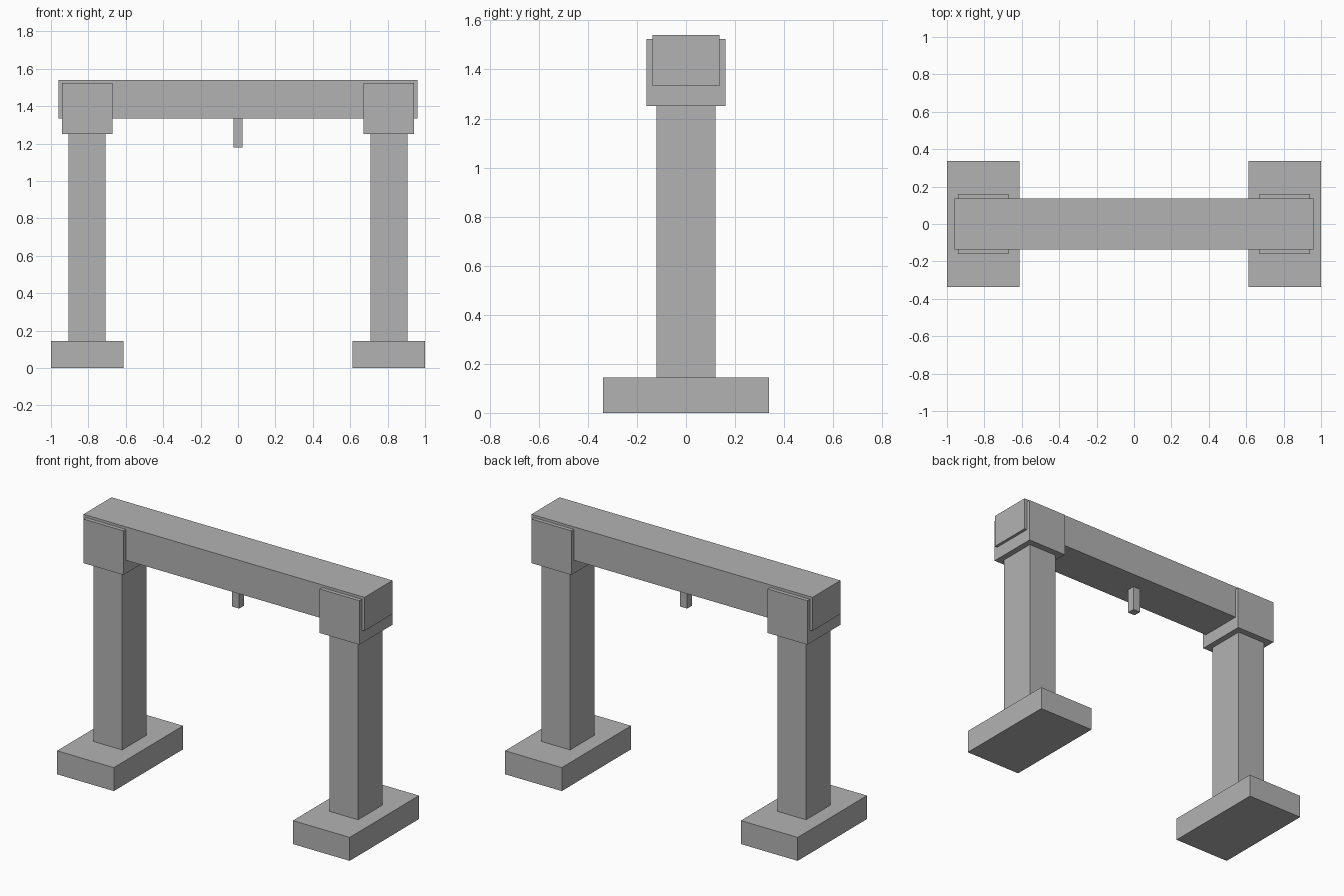
import bpy

if "Cube" in bpy.data.objects:
    bpy.data.objects.remove(bpy.data.objects["Cube"])

# One plain grey for the whole model
grey = bpy.data.materials.new("stone grey")
grey.diffuse_color = (0.45, 0.45, 0.45, 1)
grey.use_nodes = True
grey.node_tree.nodes["Principled BSDF"].inputs["Base Color"].default_value = grey.diffuse_color


def box(name, x, y, z):
    """Box spanning the (min, max) ranges x, y and z."""
    bpy.ops.mesh.primitive_cube_add(size=1)
    ob = bpy.context.object
    ob.name = name
    ranges = (x, y, z)
    for v in ob.data.vertices:
        v.co = [(lo + hi) / 2 + c * (hi - lo) for c, (lo, hi) in zip(v.co, ranges)]
    ob.data.materials.append(grey)
    return ob


# Two posts: footing, column and bracket block
for side, s in (("left", -1), ("right", 1)):
    def span(inner, outer):
        return tuple(sorted((s * inner, s * outer)))
    box(side + "_footing", span(0.612, 1.0), (-0.338, 0.338), (0, 0.145))
    box(side + "_column", span(0.708, 0.905), (-0.12, 0.12), (0.145, 1.252))
    box(side + "_bracket", span(0.67, 0.942), (-0.161, 0.161), (1.252, 1.524))

# Cross beam running through both brackets
box("cross_beam", (-0.96, 0.96), (-0.137, 0.137), (1.333, 1.54))

# Small peg hanging under the middle of the beam
box("hanging_peg", (-0.025, 0.025), (-0.025, 0.025), (1.178, 1.333))
